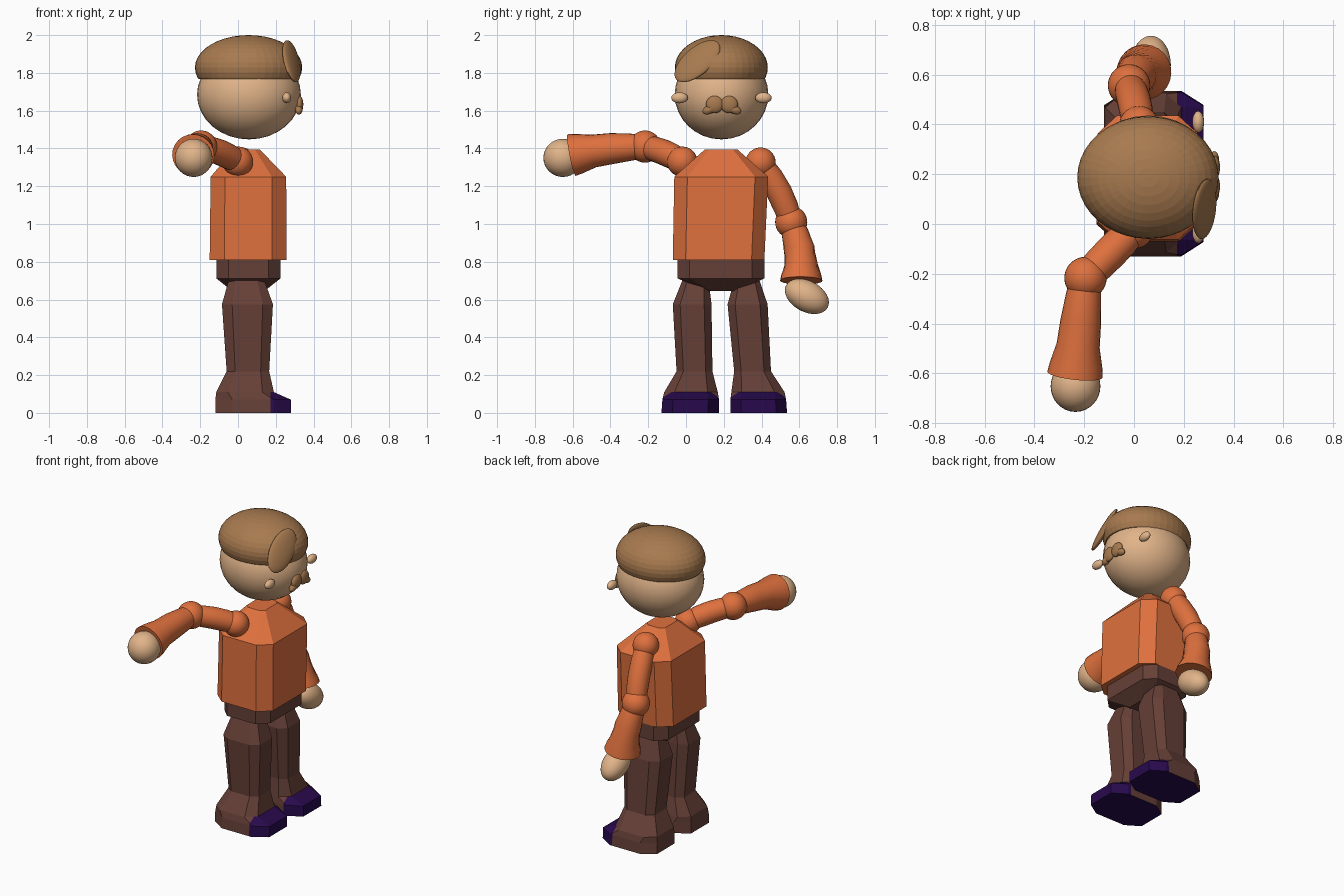
import bpy, bmesh, math
from mathutils import Vector, Matrix

if "Cube" in bpy.data.objects:
    bpy.data.objects.remove(bpy.data.objects["Cube"], do_unlink=True)


def material(name, rgb):
    m = bpy.data.materials.new(name)
    m.use_nodes = True
    linear = [(c / 255) ** 2.2 for c in rgb] + [1]
    m.diffuse_color = linear
    m.node_tree.nodes["Principled BSDF"].inputs["Base Color"].default_value = linear
    return m


ORANGE = material("orange_cloth", (222, 112, 64))
BROWN = material("dark_brown_cloth", (102, 66, 58))
PURPLE = material("dark_purple_shoe", (44, 18, 78))
SKIN = material("tan_skin", (224, 178, 136))
HAIR = material("brown_hair", (166, 121, 80))


def finish(name, bm, mats, smooth=0):
    bmesh.ops.recalc_face_normals(bm, faces=bm.faces)
    me = bpy.data.meshes.new(name)
    bm.to_mesh(me)
    bm.free()
    for m in mats:
        me.materials.append(m)
    ob = bpy.data.objects.new(name, me)
    bpy.context.collection.objects.link(ob)
    if smooth:
        bpy.ops.object.select_all(action='DESELECT')
        ob.select_set(True)
        bpy.context.view_layer.objects.active = ob
        bpy.ops.object.shade_smooth_by_angle(angle=math.radians(smooth))
    return ob


def loft(rings):
    """Skin a list of equal point rings and cap both ends."""
    bm = bmesh.new()
    rows = [[bm.verts.new(p) for p in ring] for ring in rings]
    n = len(rows[0])
    for a, b in zip(rows, rows[1:]):
        for i in range(n):
            j = (i + 1) % n
            bm.faces.new((a[i], a[j], b[j], b[i]))
    bm.faces.new(rows[0])
    bm.faces.new(rows[-1])
    return bm


def octagon(z, x0, x1, y0, y1, fx=0.62, fy=0.72):
    """Chamfered rectangle; fx and fy are the flat share of each side."""
    cx, cy, hx, hy = (x0 + x1) / 2, (y0 + y1) / 2, (x1 - x0) / 2, (y1 - y0) / 2
    pts = [(1, fy), (fx, 1), (-fx, 1), (-1, fy), (-1, -fy), (-fx, -1), (fx, -1), (1, -fy)]
    return [Vector((cx + hx * u, cy + hy * v, z)) for u, v in pts]


def ellipsoid(name, center, radii, mat, rot=None, segs=32, smooth=40, floor=None):
    bm = bmesh.new()
    bmesh.ops.create_uvsphere(bm, u_segments=segs, v_segments=segs // 2, radius=1)
    m = Matrix.Translation(center) @ (rot or Matrix()) @ Matrix.Diagonal((*radii, 1))
    bmesh.ops.transform(bm, matrix=m, verts=bm.verts)
    if floor is not None:
        cut = bmesh.ops.bisect_plane(bm, geom=bm.verts[:] + bm.edges[:] + bm.faces[:],
                                     plane_co=(0, 0, floor), plane_no=(0, 0, 1), clear_inner=True)
        bmesh.ops.edgeloop_fill(bm, edges=[e for e in cut["geom_cut"]
                                           if isinstance(e, bmesh.types.BMEdge)])
    return finish(name, bm, [mat], smooth)


def sleeve(name, points, radii, mat, sides=24):
    """Round tube through points with a radius at each."""
    pts = [Vector(p) for p in points]
    rings = []
    for i, p in enumerate(pts):
        d = pts[min(i + 1, len(pts) - 1)] - pts[max(i - 1, 0)]
        q = d.to_track_quat('Z', 'Y')
        rings.append([p + q @ Vector((radii[i] * math.cos(t), radii[i] * math.sin(t), 0))
                      for t in (math.tau * k / sides for k in range(sides))])
    return finish(name, loft(rings), [mat], 40)


# Head, hair cap, forelock
ellipsoid("head", (0.058, 0.188, 1.685), (0.275, 0.248, 0.237), SKIN)
ellipsoid("hair_cap", (0.056, 0.187, 1.828), (0.284, 0.246, 0.172), HAIR,
          segs=40, smooth=0, floor=1.768)
normal = Vector((1, -0.38, 0.48)).normalized()
along = Vector((0, 0.74, 0.68))
along = (along - normal * along.dot(normal)).normalized()
tilt = Matrix((normal, along, normal.cross(along))).transposed().to_4x4()
ellipsoid("forelock", (0.283, 0.06, 1.862), (0.024, 0.148, 0.083), HAIR, tilt)

# Ears and moustache, mirrored about the middle of the face
for side, s in (("right", -1), ("left", 1)):
    ellipsoid(side + "_ear", (0.258, 0.188 + s * 0.222, 1.668), (0.024, 0.044, 0.029), SKIN, segs=16)
    ellipsoid(side + "_moustache", (0.325, 0.19 + s * 0.038, 1.633), (0.021, 0.047, 0.046), HAIR,
              Matrix.Rotation(-s * 0.5, 4, 'X'), segs=20)
    ellipsoid(side + "_moustache_tip", (0.322, 0.19 + s * 0.068, 1.605), (0.02, 0.037, 0.023), HAIR,
              Matrix.Rotation(-s * 0.4, 4, 'X'), segs=16)

# Torso and hips
finish("torso", loft([
    octagon(0.81, -0.15, 0.258, -0.07, 0.415),
    octagon(1.25, -0.145, 0.255, -0.062, 0.435),
    octagon(1.395, -0.02, 0.115, 0.1, 0.272)]), [ORANGE])
finish("hips", loft([
    octagon(0.645, -0.03, 0.14, 0.11, 0.27),
    octagon(0.712, -0.115, 0.225, -0.045, 0.415),
    octagon(0.83, -0.115, 0.225, -0.045, 0.415)]), [BROWN])


# Legs with shoes: toe and sole are purple
def leg(name, spans):
    depths = ((0, -0.12, 0.28), (0.07, -0.12, 0.28), (0.11, -0.115, 0.19),
              (0.22, -0.06, 0.165), (0.575, -0.085, 0.185), (0.7, -0.05, 0.14))
    rings = []
    for i, ((z, x0, x1), (y0, y1)) in enumerate(zip(depths, spans)):
        rings.append(octagon(z, x0, x1, y0, y1, 0.55 if i < 2 else 0.6, 0.62))
    bm = loft(rings)
    bmesh.ops.bisect_plane(bm, geom=bm.verts[:] + bm.edges[:] + bm.faces[:],
                           plane_co=(0.172, 0, 0), plane_no=(1, 0, 0))
    bm.normal_update()
    for f in bm.faces:
        c = f.calc_center_median()
        f.material_index = int(c.z < 0.01 or (c.z < 0.11 and c.x > 0.172))
    finish(name, bm, [BROWN, PURPLE])


leg("right_leg", ((-0.13, 0.175), (-0.125, 0.175), (-0.115, 0.168),
                  (-0.05, 0.14), (-0.07, 0.135), (-0.02, 0.12)))
leg("left_leg", ((0.235, 0.535), (0.235, 0.53), (0.24, 0.522),
                 (0.255, 0.45), (0.22, 0.432), (0.255, 0.39)))


# Arms: ball joints, upper sleeve, flared forearm sleeve, hand
def arm(side, shoulder, elbow, wrist, bend, hand, hand_radii, hand_rot=None):
    s, e, w, b = map(Vector, (shoulder, elbow, wrist, bend))
    ellipsoid(side + "_shoulder", s, (0.08,) * 3, ORANGE)
    ellipsoid(side + "_elbow", e, (0.085,) * 3, ORANGE)
    sleeve(side + "_upper_sleeve", [s.lerp(e, t) + b * math.sin(math.pi * t)
                                    for t in (0, 0.25, 0.5, 0.75, 1)],
           (0.06, 0.067, 0.068, 0.066, 0.058), ORANGE)
    sleeve(side + "_forearm_sleeve", [e.lerp(w, t) + b * math.sin(math.pi * t)
                                      for t in (0, 0.2, 0.45, 0.7, 0.9, 1)],
           (0.062, 0.072, 0.082, 0.087, 0.106, 0.112), ORANGE)
    ellipsoid(side + "_hand", hand, hand_radii, SKIN, hand_rot)


arm("right", (0, -0.02, 1.33), (-0.195, -0.217, 1.41), (-0.237, -0.605, 1.365),
    (0, 0, 0.01), (-0.235, -0.652, 1.35), (0.1, 0.103, 0.101))
arm("left", (0.02, 0.395, 1.325), (-0.02, 0.557, 1.01), (0.04, 0.61, 0.7),
    (0, 0.018, 0), (0.068, 0.64, 0.617), (0.08, 0.125, 0.082),
    Matrix.Rotation(-0.5, 4, 'X'))
